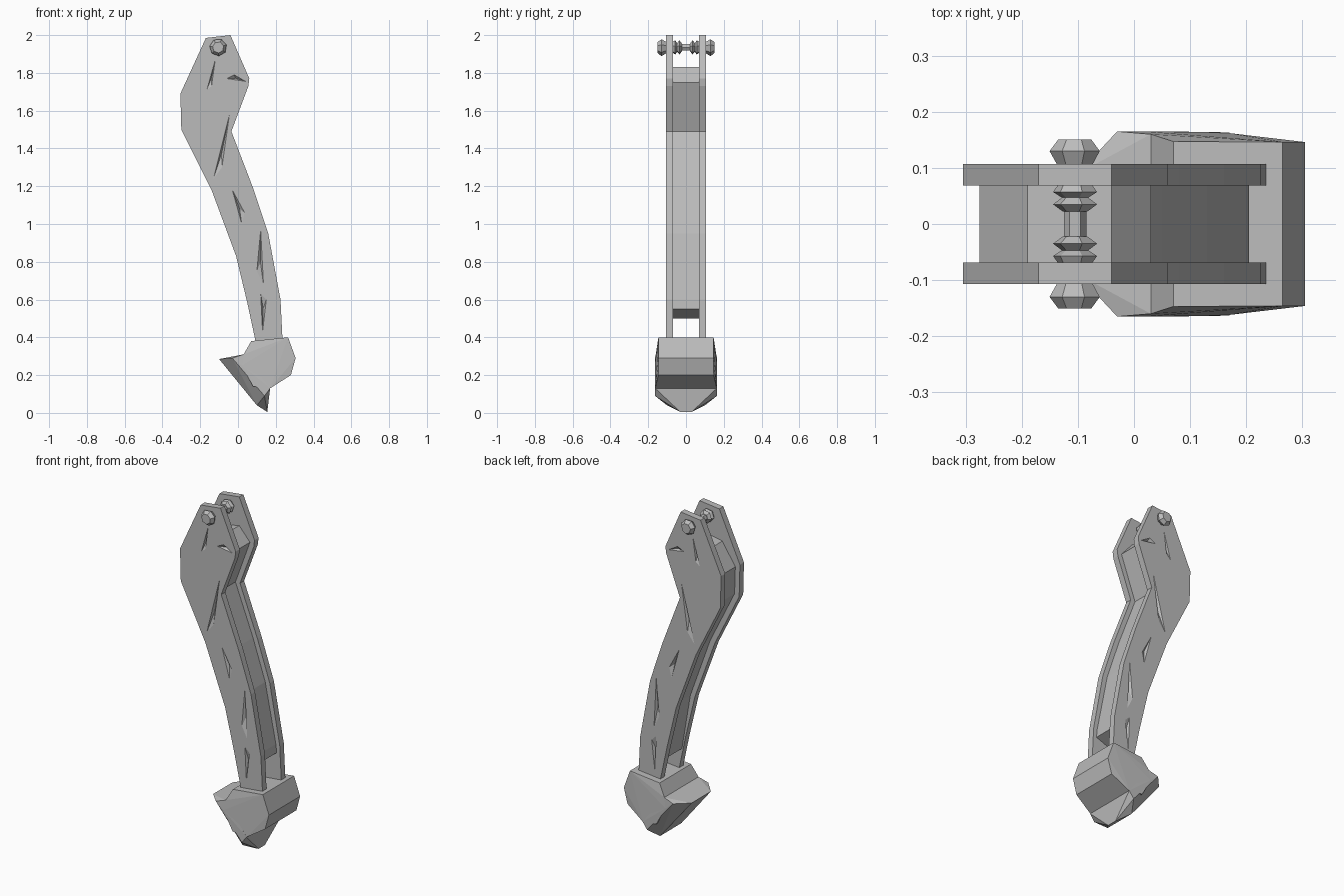
import bpy, bmesh, math
from mathutils import Vector

cube = bpy.data.objects.get("Cube")
if cube:
    bpy.data.objects.remove(cube, do_unlink=True)

grey = bpy.data.materials.new("plain grey")
grey.use_nodes = True
colour = (0.5, 0.5, 0.5, 1)
grey.diffuse_color = colour
grey.node_tree.nodes["Principled BSDF"].inputs["Base Color"].default_value = colour


def finish(bm, name):
    bmesh.ops.recalc_face_normals(bm, faces=bm.faces)
    mesh = bpy.data.meshes.new(name)
    bm.to_mesh(mesh)
    bm.free()
    mesh.materials.append(grey)
    ob = bpy.data.objects.new(name, mesh)
    bpy.context.collection.objects.link(ob)
    return ob


def slab(name, profile, y0, y1):
    """Extrude an x-z outline from y0 to y1."""
    bm = bmesh.new()
    face = bm.faces.new([bm.verts.new((x, y0, z)) for x, z in profile])
    out = bmesh.ops.extrude_face_region(bm, geom=[face])["geom"]
    moved = [v for v in out if isinstance(v, bmesh.types.BMVert)]
    bmesh.ops.translate(bm, verts=moved, vec=(0, y1 - y0, 0))
    return finish(bm, name)


def hull_into(bm, points):
    verts = [bm.verts.new(p) for p in points]
    res = bmesh.ops.convex_hull(bm, input=verts)
    junk = [g for g in res["geom_interior"] if isinstance(g, bmesh.types.BMVert)]
    bmesh.ops.delete(bm, geom=junk, context="VERTS")


def hull(name, sections):
    """Convex body from (x, z, half width) stations."""
    bm = bmesh.new()
    hull_into(bm, [(x, s * w, z) for x, z, w in sections for s in (-1, 1)])
    bmesh.ops.dissolve_limit(bm, angle_limit=0.02, verts=bm.verts, edges=bm.edges)
    return finish(bm, name)


def turned(name, stations, x, z, sides, twist):
    """Lathe (y, radius) stations around an axis along y."""
    bm = bmesh.new()
    rings = []
    for y, r in stations:
        angles = [math.tau * i / sides + twist for i in range(sides)]
        rings.append([bm.verts.new((x + r * math.cos(a), y, z + r * math.sin(a)))
                      for a in angles])
    for a, b in zip(rings, rings[1:]):
        for i in range(sides):
            j = (i + 1) % sides
            bm.faces.new((a[i], a[j], b[j], b[i]))
    bm.faces.new(rings[0])
    bm.faces.new(rings[-1])
    return finish(bm, name)


# Side plates with shallow wedge-shaped gouges on their outer faces
plate = [(-0.17, 1.985), (-0.04, 2.0), (0.06, 1.77), (0.055, 1.73), (-0.035, 1.49),
         (0.08, 1.19), (0.16, 0.95), (0.225, 0.6), (0.24, 0.3), (0.11, 0.3),
         (0.05, 0.58), (-0.01, 0.83), (-0.14, 1.18), (-0.3, 1.5), (-0.305, 1.69)]
gouges = [[(-0.12, 1.87), (-0.165, 1.71), (-0.14, 1.73)],
          [(-0.06, 1.77), (0.04, 1.755), (-0.02, 1.79)],
          [(-0.045, 1.58), (-0.13, 1.24), (-0.085, 1.3)],
          [(-0.03, 1.18), (0.02, 1.0), (0.035, 1.06)],
          [(0.12, 0.97), (0.1, 0.75), (0.135, 0.68)],
          [(0.12, 0.63), (0.15, 0.6), (0.13, 0.43)]]

for side, label in ((-1, "front"), (1, "back")):
    ob = slab(label + "_plate", plate, side * 0.069, side * 0.107)
    bm = bmesh.new()
    for tri in gouges:
        pts = [Vector((x, side * 0.107, z)) for x, z in tri]
        centre = sum(pts, Vector()) / 3
        deep = centre + Vector((0, -side * 0.015, 0))
        high = [p + (p - deep) * 0.5 for p in pts]
        hull_into(bm, high + [deep])
    cutter = finish(bm, label + "_gouge_cutter")
    cutter.hide_render = True
    mod = ob.modifiers.new("gouges", "BOOLEAN")
    mod.operation = "DIFFERENCE"
    mod.solver = "EXACT"
    mod.object = cutter
    bpy.context.view_layer.objects.active = ob
    bpy.ops.object.modifier_apply(modifier=mod.name)
    bpy.data.objects.remove(cutter, do_unlink=True)

# Recessed core between the plates
core = [(-0.19, 1.8), (-0.04, 1.83), (0.03, 1.75), (-0.065, 1.49), (0.05, 1.19),
        (0.13, 0.95), (0.2, 0.6), (0.205, 0.55), (0.075, 0.5), (0.02, 0.83),
        (-0.11, 1.19), (-0.27, 1.51), (-0.275, 1.67)]
slab("core", core, -0.0695, 0.0695)

# Foot: ankle block and tapered toe
hull("ankle_block", [(0.07, 0.38, 0.147), (0.265, 0.4, 0.146), (0.305, 0.29, 0.146),
                     (0.28, 0.2, 0.147), (0.17, 0.13, 0.162), (0.08, 0.14, 0.165),
                     (0.02, 0.25, 0.165), (0.03, 0.31, 0.16)])
hull("toe", [(0.03, 0.31, 0.16), (0.02, 0.25, 0.165), (0.17, 0.13, 0.163),
             (0.14, 0.09, 0.164), (-0.03, 0.29, 0.165), (-0.1, 0.285, 0.09),
             (0.1, 0.04, 0.1), (0.155, 0.005, 0.03)])

# Pivot pin with faceted nuts
px, pz = -0.105, 1.935
turned("pin", [(-0.11, 0.02), (0.11, 0.02)], px, pz, 6, 0)
for side, label in ((-1, "front"), (1, "back")):
    turned(label + "_outer_nut", [(side * 0.105, 0.032), (side * 0.13, 0.046),
                                  (side * 0.151, 0.03)], px, pz, 7, 0.3)
    turned(label + "_inner_nut", [(side * 0.071, 0.03), (side * 0.057, 0.04),
                                  (side * 0.047, 0.024), (side * 0.035, 0.04),
                                  (side * 0.022, 0.022)], px, pz, 6, 0.2)
